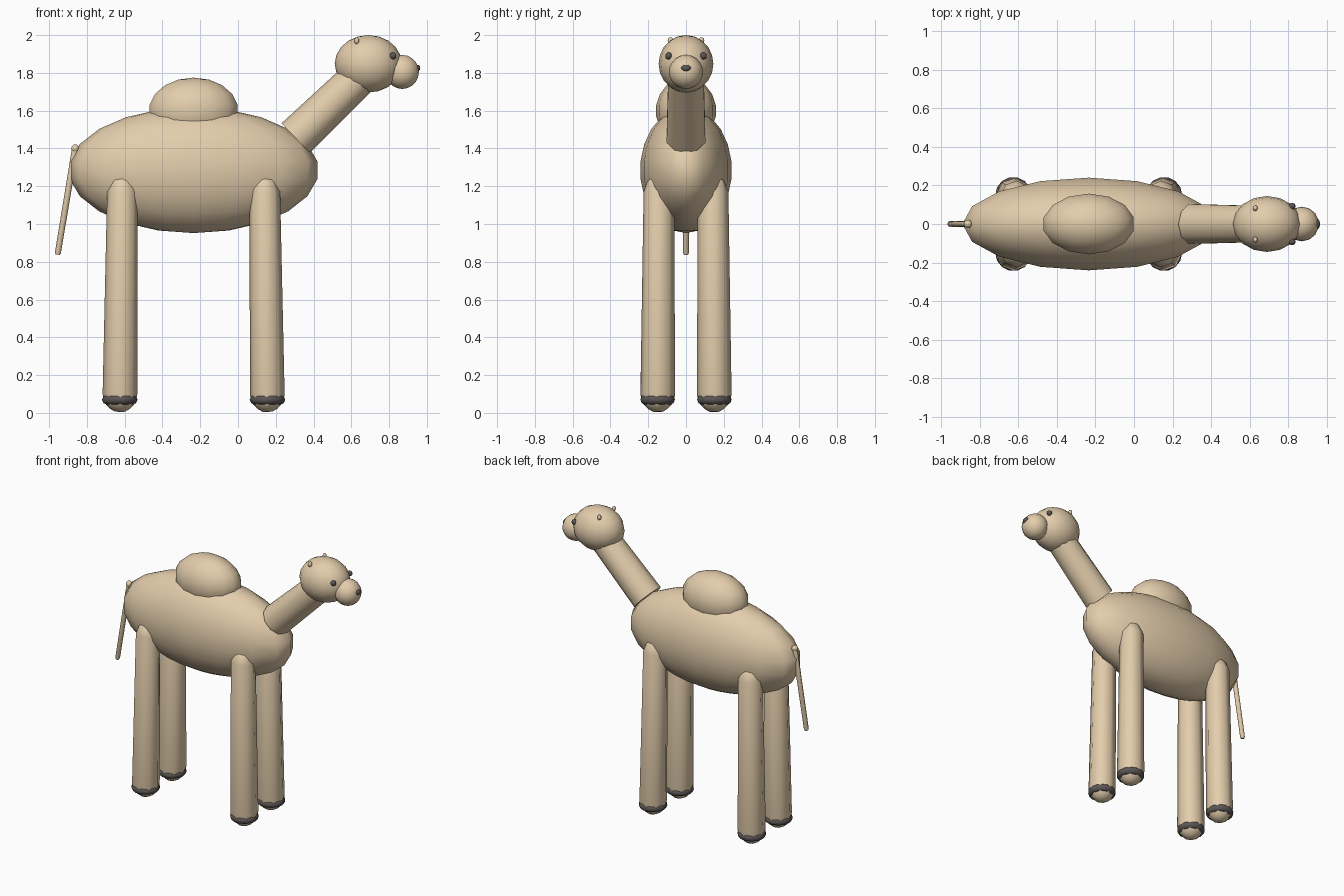
import bpy
import math
from mathutils import Vector

cube = bpy.data.objects.get("Cube")
if cube:
    bpy.data.objects.remove(cube, do_unlink=True)


def material(name, rgb):
    m = bpy.data.materials.new(name)
    m.use_nodes = True
    m.diffuse_color = (*rgb, 1)
    m.node_tree.nodes["Principled BSDF"].inputs["Base Color"].default_value = (*rgb, 1)
    return m


tan = material("sandy tan", (0.77, 0.61, 0.41))
dark = material("dark grey", (0.105, 0.094, 0.092))


def finish(name, mat, angle=60):
    ob = bpy.context.object
    ob.name = name
    ob.data.materials.append(mat)
    bpy.ops.object.transform_apply(location=False, rotation=False, scale=True)
    bpy.ops.object.shade_smooth_by_angle(angle=math.radians(angle))
    return ob


def ellipsoid(name, loc, radii, mat=tan, segments=16, rings=9):
    bpy.ops.mesh.primitive_uv_sphere_add(segments=segments, ring_count=rings, radius=1, location=loc)
    bpy.context.object.scale = radii
    return finish(name, mat)


def tube(name, start, end, profile, sides, turn=0.0):
    """Lathed tube along start-end; profile holds (distance fraction, radius)."""
    start, end = Vector(start), Vector(end)
    axis = end - start
    verts, faces = [], []
    for t, r in profile:
        for i in range(sides):
            a = 2 * math.pi * (i + turn) / sides
            verts.append((r * math.cos(a), r * math.sin(a), t * axis.length))
    for k in range(len(profile) - 1):
        for i in range(sides):
            j = (i + 1) % sides
            a, b = k * sides, (k + 1) * sides
            faces.append((a + i, a + j, b + j, b + i))
    faces.append(tuple(reversed(range(sides))))
    faces.append(tuple(range(len(verts) - sides, len(verts))))
    mesh = bpy.data.meshes.new(name)
    mesh.from_pydata(verts, [], faces)
    ob = bpy.data.objects.new(name, mesh)
    bpy.context.collection.objects.link(ob)
    ob.location = start
    ob.rotation_euler = axis.to_track_quat("Z", "Y").to_euler()
    bpy.ops.object.select_all(action="DESELECT")
    ob.select_set(True)
    bpy.context.view_layer.objects.active = ob
    return finish(name, tan)


# Trunk and hump
ellipsoid("body", (-0.235, 0, 1.285), (0.662, 0.243, 0.333), rings=11)
ellipsoid("hump", (-0.235, 0, 1.6), (0.243, 0.16, 0.175), segments=14)

# Neck, head and muzzle
tube("neck", (0.305, 0, 1.455), (0.665, 0, 1.8), [(0, 0.108), (1, 0.098)], 10, 0.5)
ellipsoid("head", (0.69, 0, 1.848), (0.178, 0.145, 0.152), segments=16, rings=10)
ellipsoid("muzzle", (0.87, 0, 1.805), (0.09, 0.09, 0.09), segments=14, rings=10)
ellipsoid("nose", (0.95, 0, 1.825), (0.016, 0.027, 0.018), dark, 10, 6)

# Eyes and ears
for side, s in (("left", 1), ("right", -1)):
    ellipsoid(f"{side}_eye", (0.82, s * 0.092, 1.89), (0.019, 0.018, 0.019), dark, 10, 6)
    ellipsoid(f"{side}_ear", (0.629, s * 0.082, 1.97), (0.013, 0.015, 0.019), tan, 10, 6)

# Legs with rounded ends and a dark hoof ring
leg_profile = [(0, 0.025), (0.012, 0.052), (0.03, 0.074), (0.055, 0.088), (0.075, 0.092),
               (0.93, 0.081), (0.975, 0.06), (1, 0.025)]
for end, dx in (("front", 1), ("rear", -1)):
    for side, s in (("left", 1), ("right", -1)):
        x = -0.235 + dx * 0.391
        tube(f"{end}_{side}_leg", (x, s * 0.15, 0.006),
             (x - dx * 0.015, s * 0.143, 1.26), leg_profile, 8, 0.5)
        bpy.ops.mesh.primitive_torus_add(location=(x, s * 0.15, 0.07), major_radius=0.068,
                                         minor_radius=0.026, major_segments=14, minor_segments=8)
        finish(f"{end}_{side}_hoof", dark)

# Tail
ellipsoid("tail_base", (-0.862, 0, 1.4), (0.022, 0.022, 0.022), tan, 10, 6)
tube("tail", (-0.862, 0, 1.4), (-0.955, 0, 0.838),
     [(0, 0.017), (0.98, 0.016), (1, 0.012)], 8)
